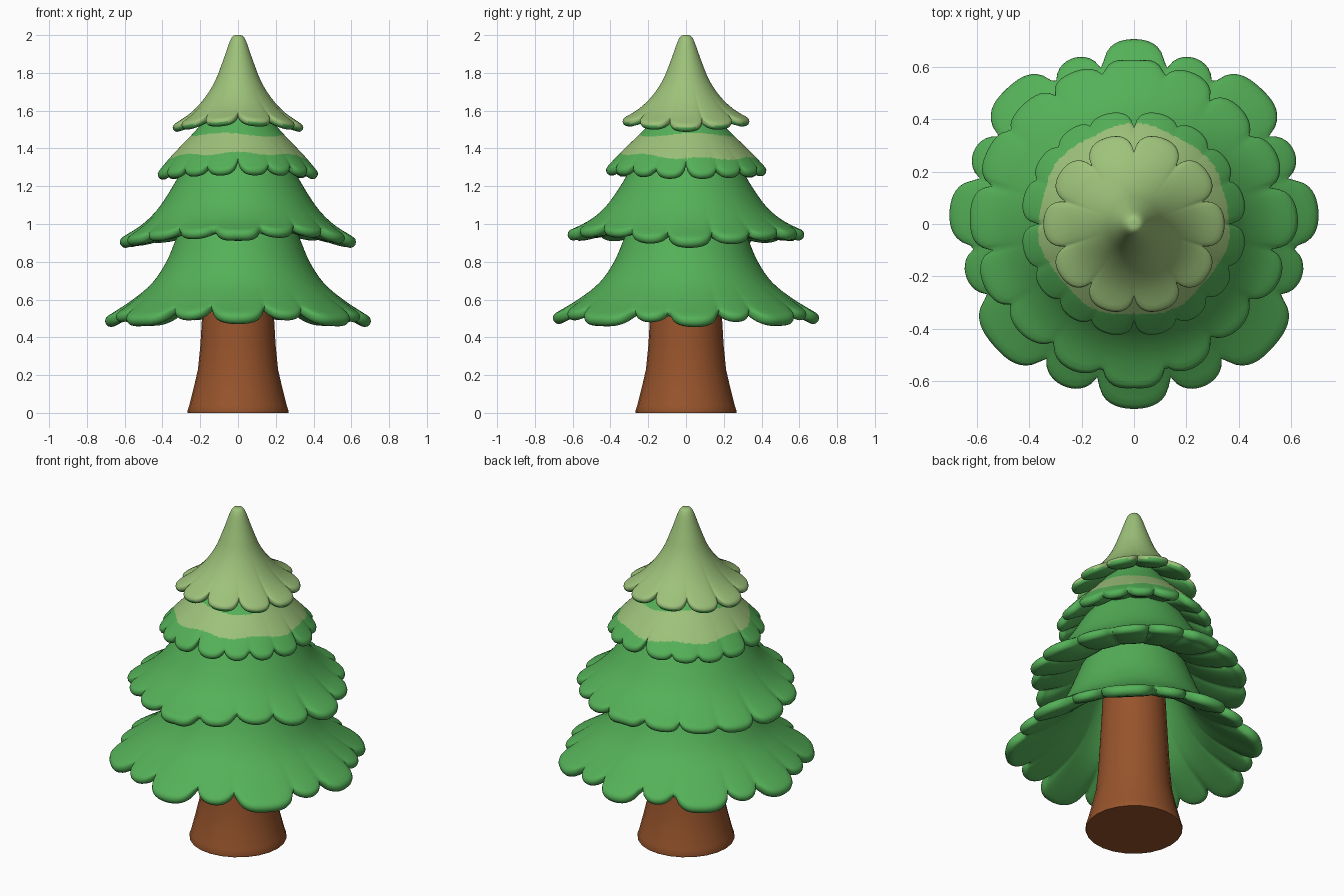
import bpy
import bmesh
import math

cube = bpy.data.objects.get("Cube")
if cube:
    bpy.data.objects.remove(cube, do_unlink=True)

SEGMENTS = 240


def material(name, rgb):
    mat = bpy.data.materials.new(name)
    mat.use_nodes = True
    color = (*rgb, 1)
    mat.diffuse_color = color
    mat.node_tree.nodes["Principled BSDF"].inputs["Base Color"].default_value = color
    return mat


leaf = material("leaf green", (0.09, 0.44, 0.098))
pale = material("pale green", (0.34, 0.54, 0.195))
bark = material("bark brown", (0.31, 0.088, 0.025))


def spline(points, t):
    """Smooth (radius, height) along the profile, t from 0 to 1."""
    last = len(points) - 1
    i = min(int(t * last), last - 1)
    u = t * last - i
    a, b, c, d = (points[max(0, min(last, k))] for k in (i - 1, i, i + 1, i + 2))
    return [0.5 * (2 * q + (r - p) * u + (2 * p - 5 * q + 4 * r - s) * u * u
                   + (3 * q - p - 3 * r + s) * u ** 3)
            for p, q, r, s in zip(a, b, c, d)]


def finish(name, bm, mats, angle=60):
    bmesh.ops.remove_doubles(bm, verts=bm.verts, dist=0.0002)
    bmesh.ops.recalc_face_normals(bm, faces=bm.faces)
    mesh = bpy.data.meshes.new(name)
    bm.to_mesh(mesh)
    bm.free()
    for mat in mats:
        mesh.materials.append(mat)
    obj = bpy.data.objects.new(name, mesh)
    bpy.context.collection.objects.link(obj)
    bpy.ops.object.select_all(action='DESELECT')
    obj.select_set(True)
    bpy.context.view_layer.objects.active = obj
    bpy.ops.object.shade_smooth_by_angle(angle=math.radians(angle))
    return obj


def bridge(bm, rings, wrap=False):
    count = len(rings[0])
    pairs = list(zip(rings, rings[1:]))
    if wrap:
        pairs.append((rings[-1], rings[0]))
    for low, high in pairs:
        for i in range(count):
            j = (i + 1) % count
            bm.faces.new((low[i], low[j], high[j], high[i]))


def lobe_height(theta, lobes, shift):
    """Scallop height at an angle; the pattern mirrors into each quadrant."""
    folded = math.degrees(math.atan2(abs(math.sin(theta) - shift), abs(math.cos(theta))))
    return max(size * math.sqrt(max(0, 1 - ((folded - at) / (width * 1.04)) ** 2))
               for at, width, size in lobes)


def skirt(name, profile, lobes, depth, thick, fill, droop, shift, lean, mats, rows=20):
    """Foliage tier with a rounded, scalloped hem; fill thickens it inward."""
    columns = []
    for k in range(SEGMENTS):
        theta = math.tau * k / SEGMENTS
        lobe = lobe_height(theta, lobes, shift)
        gap = max(0, 1 - lobe)
        uneven = lean * math.cos(theta - 0.75 * math.pi) * abs(math.sin(2 * theta))
        outer, inner = [], []
        for i in range(rows + 1):
            s = i / rows
            t = s * (1 + (uneven - depth * (1 - lobe)) * s * s)
            r, z = spline(profile, t)
            r0, z0 = spline(profile, max(0, t - 0.02))
            r1, z1 = spline(profile, t + 0.02)
            length = math.hypot(r1 - r0, z1 - z0)
            dr, dz = (r1 - r0) / length, (z1 - z0) / length
            # lobes are plump at the hem and thinner between
            groove = 0.01 * gap * s ** 6
            width = thick * (1 - 0.45 * gap * s ** 4) + fill * (1 - s)
            r, z = r + dz * groove, z - dr * groove
            z -= droop * math.cos(2 * theta) * s * s
            outer.append((r, z))
            inner.append((max(0, r + dz * width), z - dr * width))
        # half-round rim between the two skins
        mid = [(a + b) / 2 for a, b in zip(outer[-1], inner[-1])]
        rim = []
        for step in range(1, 6):
            a = math.pi * step / 6
            n, f = math.cos(a) * width / 2, math.sin(a) * width / 2
            rim.append((mid[0] - dz * n + dr * f, mid[1] + dr * n + dz * f))
        columns.append((theta, outer + rim + inner[::-1]))

    bm = bmesh.new()
    rings = [[bm.verts.new((col[i][0] * math.cos(th), col[i][0] * math.sin(th), col[i][1]))
              for th, col in columns] for i in range(len(columns[0][1]))]
    bridge(bm, rings, wrap=True)
    return finish(name, bm, mats, 80)


# Trunk, flared at the foot
bm = bmesh.new()
trunk_rings = []
for r, z in [(0.266, 0), (0.268, 0.01), (0.258, 0.04), (0.235, 0.13), (0.212, 0.23),
             (0.199, 0.36), (0.191, 0.5), (0.18, 0.7), (0.17, 0.9)]:
    trunk_rings.append([bm.verts.new((r * math.cos(math.tau * k / 24),
                                      r * math.sin(math.tau * k / 24), z)) for k in range(24)])
bridge(bm, trunk_rings)
bm.faces.new(trunk_rings[0])
bm.faces.new(trunk_rings[-1])
finish("trunk", bm, [bark])

# Foliage tiers, from the widest up; lobes are (angle, half width, size)
skirt("bottom_foliage",
      [(0.275, 1.06), (0.325, 0.93), (0.38, 0.8), (0.455, 0.69), (0.56, 0.603), (0.69, 0.521)],
      [(0, 12, 1), (21, 9, 0.68), (44, 14.5, 1.08), (68, 9.5, 0.7), (90, 12, 1)],
      0.19, 0.064, 0.04, 0.008, 0.07, 0, [leaf])

skirt("middle_foliage",
      [(0.25, 1.36), (0.305, 1.27), (0.365, 1.17), (0.43, 1.08), (0.51, 1.008), (0.61, 0.951)],
      [(0, 12, 1), (24, 11, 0.8), (46, 11, 0.65), (68, 10.5, 0.8), (90, 12, 1.15)],
      0.17, 0.062, 0.2, 0.02, 0.04, 0.06, [leaf])

upper = skirt("upper_foliage",
              [(0.1, 1.66), (0.17, 1.56), (0.235, 1.485), (0.3, 1.42), (0.365, 1.355), (0.425, 1.289)],
              [(13, 12, 1), (35, 11, 1), (56, 11, 1), (77, 12, 1)],
              0.18, 0.052, 0.17, 0.01, 0, 0.03, [leaf, pale], rows=64)

treetop = skirt("treetop",
                [(0, 2), (0.035, 1.985), (0.078, 1.87), (0.122, 1.76), (0.18, 1.67), (0.25, 1.6),
                 (0.335, 1.546)],
                [(0, 18, 1), (36, 18, 0.95), (72, 18, 1)],
                0.17, 0.046, 0.15, 0.016, 0, 0, [pale, leaf], rows=24)

# Green underside of the treetop
for face in treetop.data.polygons:
    if face.normal.z < -0.25:
        face.material_index = 1

# Wavy pale band around the upper foliage, rising at the front
for face in upper.data.polygons:
    x, y, z = face.center
    theta = math.atan2(y, x)
    low = 1.347 + 0.028 * max(0, -math.sin(theta)) + 0.007 * math.sin(7 * theta)
    high = 1.473 + 0.01 * math.sin(3 * theta + 1)
    outward = face.normal.x * x + face.normal.y * y > 0
    if outward and low < z < high:
        face.material_index = 1
